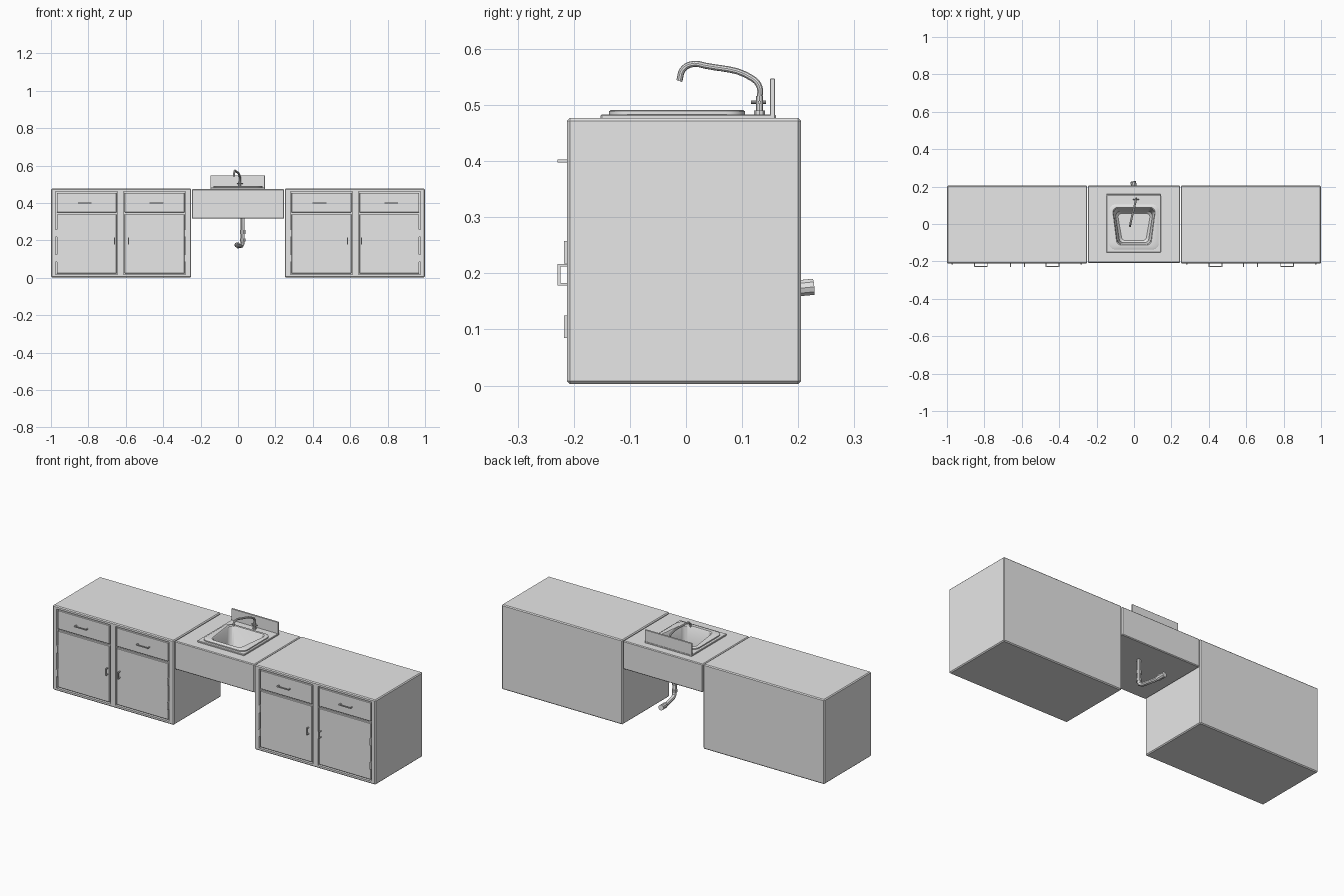
import bpy, bmesh, math
from mathutils import Vector, Matrix

cube = bpy.data.objects.get("Cube")
if cube:
    bpy.data.objects.remove(cube)

grey = bpy.data.materials.new("plain grey")
grey.use_nodes = True
grey.diffuse_color = (0.8, 0.8, 0.8, 1)
grey.node_tree.nodes["Principled BSDF"].inputs["Base Color"].default_value = (0.8, 0.8, 0.8, 1)


def add_object(name, mesh, smooth=False):
    mesh.materials.clear()
    mesh.materials.append(grey)
    for p in mesh.polygons:
        p.use_smooth = smooth
    if smooth:
        mesh.set_sharp_from_angle(angle=math.radians(35))
    ob = bpy.data.objects.new(name, mesh)
    bpy.context.scene.collection.objects.link(ob)
    return ob


def from_bmesh(name, bm, smooth=False):
    bmesh.ops.recalc_face_normals(bm, faces=bm.faces)
    mesh = bpy.data.meshes.new(name)
    bm.to_mesh(mesh)
    bm.free()
    return add_object(name, mesh, smooth)


def boxes(name, spans, bevel=0):
    """One object from boxes given as (x range, y range, z range)."""
    bm = bmesh.new()
    for span in spans:
        mid = Vector([(a + b) / 2 for a, b in span])
        size = [abs(b - a) for a, b in span]
        bmesh.ops.create_cube(bm, size=1, matrix=Matrix.Translation(mid) @ Matrix.Diagonal((*size, 1)))
    if bevel:
        bmesh.ops.bevel(bm, geom=bm.edges[:], offset=bevel, segments=1, affect='EDGES')
    return from_bmesh(name, bm)


def loft(name, rings, cap_first=False, smooth=True):
    bm = bmesh.new()
    loops = [[bm.verts.new(p) for p in ring] for ring in rings]
    n = len(loops[0])
    for a, b in zip(loops, loops[1:]):
        for i in range(n):
            j = (i + 1) % n
            bm.faces.new((a[i], a[j], b[j], b[i]))
    bm.faces.new(loops[-1])
    if cap_first:
        bm.faces.new(loops[0][::-1])
    return from_bmesh(name, bm, smooth)


def cut(ob, cutter):
    mod = ob.modifiers.new("cut", 'BOOLEAN')
    mod.operation = 'DIFFERENCE'
    mod.solver = 'EXACT'
    mod.object = cutter
    bpy.context.view_layer.objects.active = ob
    bpy.ops.object.modifier_apply(modifier=mod.name)


def tube(name, points, radius, curved=False):
    cu = bpy.data.curves.new(name, 'CURVE')
    cu.dimensions = '3D'
    cu.bevel_depth = radius
    cu.bevel_resolution = 3
    cu.use_fill_caps = True
    sp = cu.splines.new('BEZIER' if curved else 'POLY')
    pts = sp.bezier_points if curved else sp.points
    pts.add(len(points) - 1)
    for p, co in zip(pts, points):
        if curved:
            p.co = co
            p.handle_left_type = p.handle_right_type = 'AUTO'
        else:
            p.co = (*co, 1)
    sp.resolution_u = 6
    tmp = bpy.data.objects.new(name + "_path", cu)
    mesh = bpy.data.meshes.new_from_object(tmp)
    bpy.data.objects.remove(tmp)
    return add_object(name, mesh, True)


def basin_ring(back, front, y0, y1, z, r):
    """Rounded trapezoid: half widths at back and front, y from y0 to y1."""
    ring = []
    for cx, cy, start in ((back, y1, 0), (-back, y1, 90), (-front, y0, 180), (front, y0, 270)):
        cx -= math.copysign(r, cx)
        cy += -r if start < 180 else r
        for k in range(7):
            a = math.radians(start + 15 * k)
            ring.append((cx + r * math.cos(a), cy + r * math.sin(a), z))
    return ring


FRONT, BACK, TOP = -0.212, 0.205, 0.477

# Cabinets, the same on both sides
for side, label in ((-1, "right"), (1, "left")):
    def sx(a, b):
        return tuple(sorted((side * a, side * b)))

    body = boxes(label + "_cabinet", [(sx(0.25, 1), (FRONT, BACK), (0.003, TOP))], 0.005)
    bays = ((0.28, 0.612, "inner"), (0.643, 0.975, "outer"))
    cutter = boxes("pockets", [(sx(a, b), (FRONT - 0.05, FRONT + 0.014), (0.018, 0.461)) for a, b, _ in bays])
    cut(body, cutter)
    bpy.data.objects.remove(cutter)

    for a, b, which in bays:
        name = f"{label}_{which}"
        face = FRONT + 0.002
        x0, x1 = a + 0.006, b - 0.006
        depth = (face, FRONT + 0.016)
        boxes(name + "_drawer", [(sx(x0, x1), depth, (0.35, 0.455))], 0.002)
        boxes(name + "_door", [(sx(x0, x1), depth, (0.024, 0.34))], 0.002)
        # Bracket handles
        m = (a + b) / 2 - 0.01 * (1 if which == "inner" else -1)
        bar = (-0.229, -0.224)
        post = (-0.226, face + 0.002)
        zz = (0.398, 0.403)
        boxes(name + "_drawer_handle", [
            (sx(m - 0.037, m + 0.037), bar, zz),
            (sx(m - 0.037, m - 0.032), post, zz),
            (sx(m + 0.032, m + 0.037), post, zz)])
        h = 0.585 if which == "inner" else 0.66
        hx = sx(h - 0.003, h + 0.003)
        boxes(name + "_door_handle", [
            (hx, bar, (0.178, 0.217)), (hx, post, (0.178, 0.183)), (hx, post, (0.212, 0.217))])
        # Hinges on the side away from the handle
        e = a + 0.003 if which == "inner" else b - 0.003
        for z, level in ((0.105, "lower"), (0.238, "upper")):
            boxes(f"{name}_{level}_hinge", [(sx(e - 0.004, e + 0.004), (-0.217, FRONT + 0.014), (z - 0.02, z + 0.02))])

# Middle block and sink surround
block = boxes("sink_block", [((-0.247, 0.247), (-0.208, BACK), (0.317, 0.475))], 0.004)
plate = boxes("sink_plate", [((-0.147, 0.144), (-0.152, 0.16), (0.47, 0.483))], 0.002)
hole = loft("hole", [basin_ring(0.12, 0.108, -0.122, 0.095, z, 0.03) for z in (0.34, 0.52)], True, False)
for ob in (block, plate):
    cut(ob, hole)
bpy.data.objects.remove(hole)

# Raised rim and basin
loft("basin", [
    basin_ring(0.132, 0.132, -0.137, 0.105, 0.48, 0.035),
    basin_ring(0.132, 0.132, -0.137, 0.105, 0.489, 0.035),
    basin_ring(0.129, 0.129, -0.134, 0.102, 0.491, 0.035),
    basin_ring(0.113, 0.094, -0.113, 0.089, 0.491, 0.026),
    basin_ring(0.109, 0.09, -0.109, 0.085, 0.486, 0.026),
    basin_ring(0.098, 0.08, -0.1, 0.068, 0.37, 0.026),
    basin_ring(0.085, 0.067, -0.088, 0.056, 0.357, 0.02)])
tube("drain", [(0, -0.015, 0.355), (0, -0.015, 0.36)], 0.018)
boxes("backsplash", [((-0.147, 0.144), (0.15, 0.159), (0.475, 0.547))], 0.001)

# Faucet
fx, fy = 0.01, 0.131
tube("faucet_base", [(fx, fy, 0.48), (fx, fy, 0.49)], 0.01)
tube("faucet_body", [(fx, fy, 0.485), (fx, fy, 0.516)], 0.007)
tube("faucet_spout", [
    (fx, fy, 0.51), (fx, fy, 0.532), (fx - 0.002, fy - 0.012, 0.547), (-0.012, 0.035, 0.57),
    (-0.017, 0.012, 0.573), (-0.02, -0.005, 0.564), (-0.021, -0.012, 0.543)], 0.0055, True)
tube("faucet_cross_bar", [(fx - 0.016, fy, 0.505), (fx + 0.016, fy, 0.505)], 0.003)
tube("faucet_cross_lever", [(fx, fy - 0.015, 0.505), (fx, fy + 0.012, 0.505)], 0.003)

# Drain pipe below the block
px, py = 0.025, 0.065
tube("drain_pipe", [
    (px, py, 0.33), (px, py, 0.2), (px - 0.002, py + 0.007, 0.18), (px - 0.006, py + 0.022, 0.172),
    (0.003, 0.17, 0.17), (-0.003, 0.215, 0.175)], 0.011)
tube("pipe_collar", [(px, py, 0.235), (px, py, 0.255)], 0.014)
tube("pipe_elbow_collar", [(px, py, 0.195), (px, py, 0.21)], 0.014)
tube("pipe_end", [(0.001, 0.185, 0.172), (-0.004, 0.227, 0.176)], 0.015)
